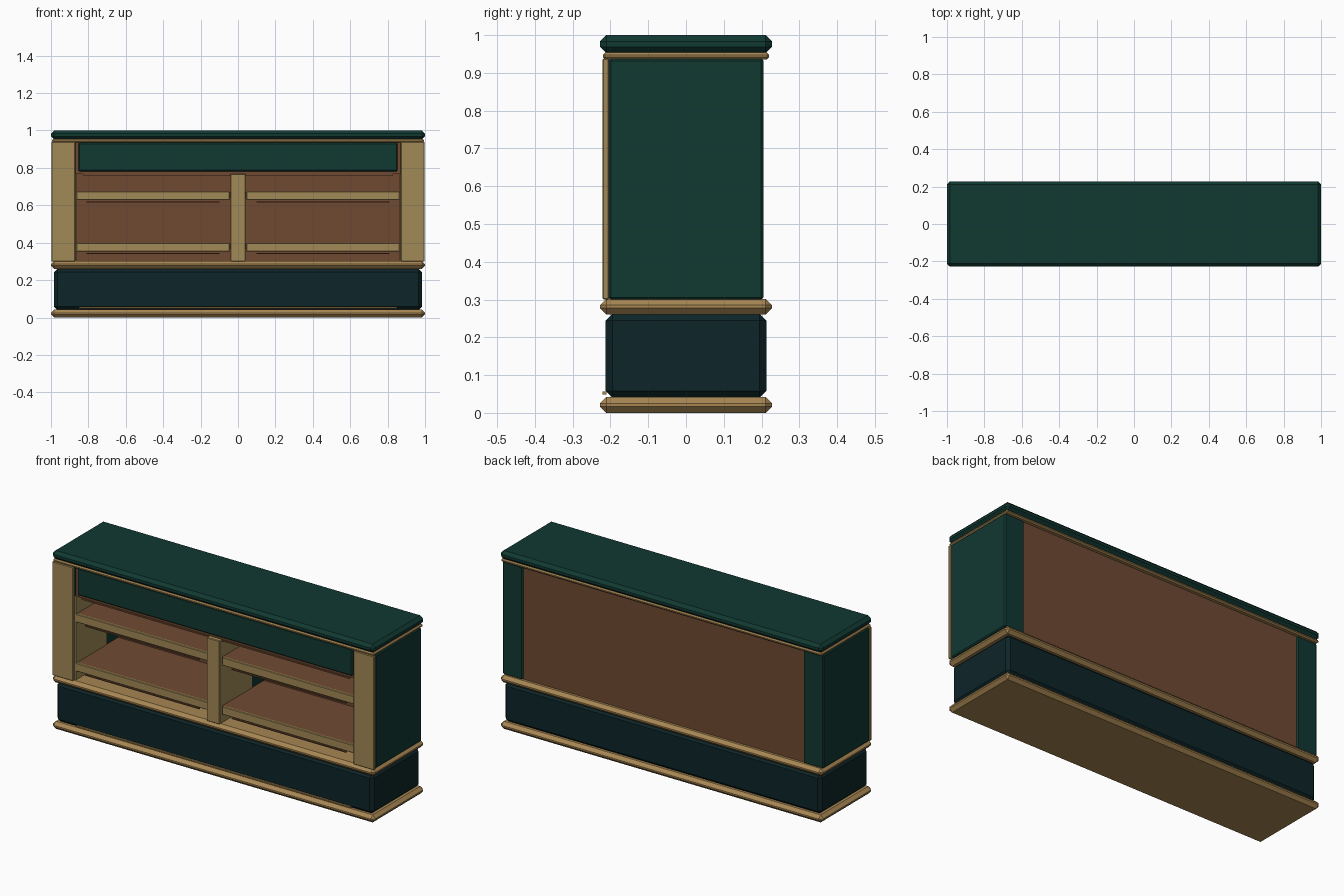
import bpy

cube = bpy.data.objects.get("Cube")
if cube:
    bpy.data.objects.remove(cube, do_unlink=True)


def make_material(name, rgb):
    mat = bpy.data.materials.new(name)
    mat.use_nodes = True
    color = (*rgb, 1.0)
    mat.diffuse_color = color
    mat.node_tree.nodes["Principled BSDF"].inputs["Base Color"].default_value = color
    return mat


green = make_material("deep green paint", (0.0055, 0.04, 0.031))
navy = make_material("dark teal paint", (0.004, 0.018, 0.021))
tan = make_material("pale wood", (0.36, 0.252, 0.092))
trim = make_material("golden trim", (0.39, 0.24, 0.086))
brown = make_material("brown wood", (0.16, 0.068, 0.031))


def box(name, xs, ys, zs, mat, bevel=0.0):
    """Box between the given limits, with chamfered edges."""
    bpy.ops.mesh.primitive_cube_add(size=1)
    obj = bpy.context.object
    obj.name = name
    for vert in obj.data.vertices:
        vert.co = [lim[0] if c < 0 else lim[1] for c, lim in zip(vert.co, (xs, ys, zs))]
    obj.data.materials.append(mat)
    if bevel:
        mod = obj.modifiers.new("chamfer", "BEVEL")
        mod.width = bevel
        mod.segments = 1
    return obj


def sides(name, xs, ys, zs, mat, bevel=0.0):
    """The same box on both sides of the model."""
    box("left_" + name, xs, ys, zs, mat, bevel)
    box("right_" + name, (-xs[1], -xs[0]), ys, zs, mat, bevel)


# Plinth and its mouldings
box("bottom_moulding", (-1, 1), (-0.228, 0.228), (0, 0.042), trim, 0.017)
box("plinth", (-0.983, 0.983), (-0.213, 0.213), (0.04, 0.262), navy, 0.018)
box("plinth_lip", (-0.85, 0.85), (-0.221, -0.21), (0.049, 0.056), trim)
box("middle_moulding", (-1, 1), (-0.228, 0.228), (0.26, 0.302), trim, 0.017)

# End cabinets, front posts and inner linings
body = (0.3, 0.938)
sides("end_panel", (0.87, 0.995), (-0.205, 0.205), body, green, 0.006)
sides("front_post", (0.87, 0.998), (-0.221, -0.204), body, tan, 0.003)
sides("inner_lining", (0.863, 0.872), (-0.205, 0.07), (0.302, 0.77), tan)

# Back panel and centre divider
box("back_panel", (-0.872, 0.872), (0.175, 0.197), body, brown)
box("divider_front", (-0.04, 0.04), (-0.221, 0.07), (0.3, 0.768), tan, 0.003)
box("divider_rear", (-0.038, 0.038), (0.07, 0.178), (0.3, 0.768), green)

# Shelves with pale edging
for level, top in (("lower", 0.398), ("upper", 0.673)):
    sides(level + "_shelf", (0.038, 0.866), (-0.195, 0.178), (top - 0.03, top - 0.002), brown)
    sides(level + "_shelf_edge", (0.045, 0.863), (-0.205, -0.19), (top - 0.046, top), tan, 0.003)
    sides(level + "_shelf_bead", (0.1, 0.81), (-0.2, -0.192), (top - 0.058, top - 0.052), brown)

# Header with its inset green front
box("header", (-0.872, 0.872), (-0.195, 0.178), (0.768, 0.938), brown)
box("header_panel", (-0.853, 0.853), (-0.207, -0.19), (0.782, 0.935), green, 0.006)
box("header_bead", (-0.83, 0.83), (-0.2, -0.19), (0.76, 0.768), brown)

# Counter top with moulding below
box("top_moulding", (-0.995, 0.995), (-0.22, 0.22), (0.936, 0.954), trim, 0.006)
box("counter_top", (-1, 1), (-0.228, 0.228), (0.952, 1.0), green, 0.017)
